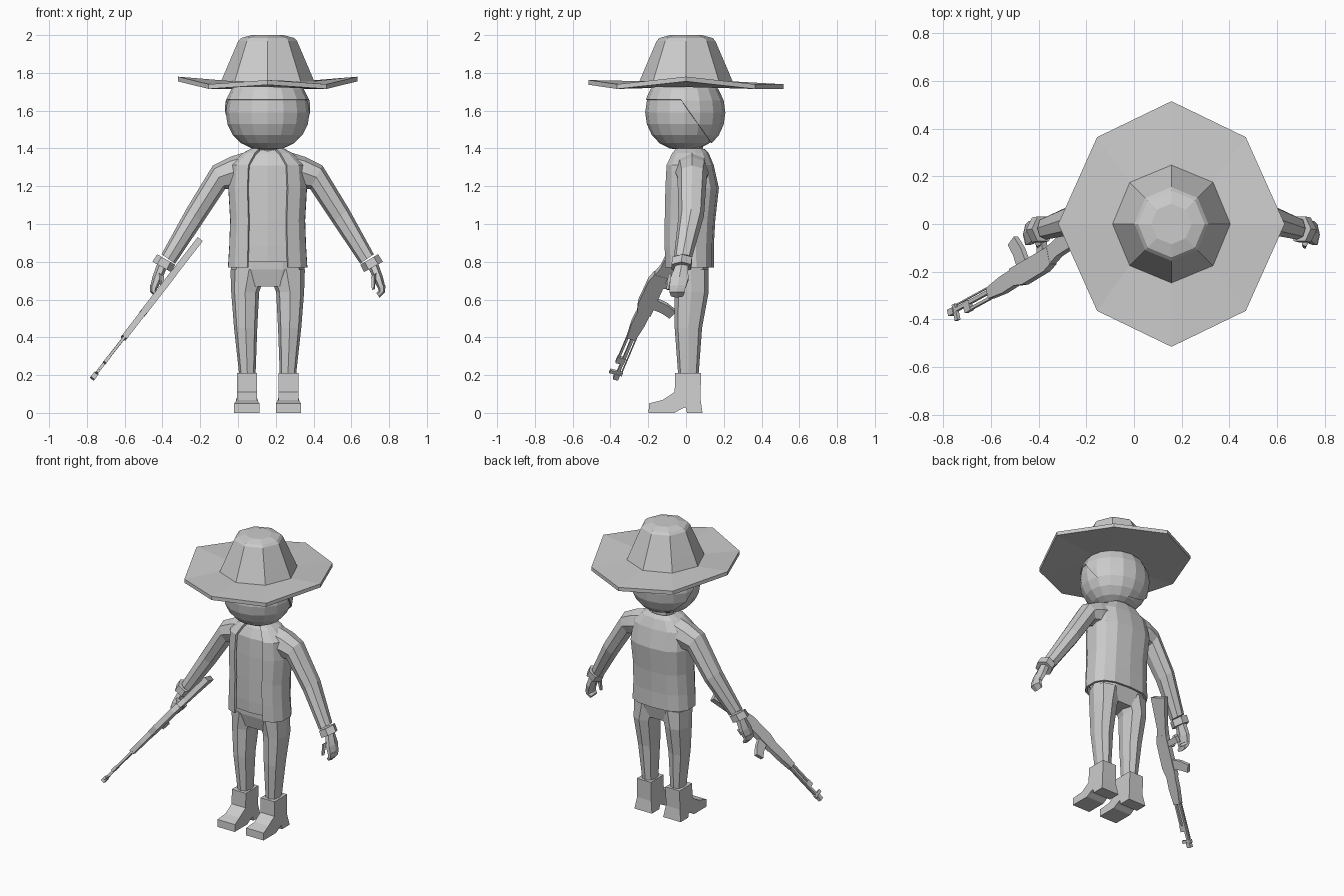
import bpy, bmesh, math
from mathutils import Vector as V

if "Cube" in bpy.data.objects:
    bpy.data.objects.remove(bpy.data.objects["Cube"])

X0 = 0.157  # the figure stands right of the middle, the rifle reaches left
grey = bpy.data.materials.new("plain grey")
grey.diffuse_color = (0.6, 0.6, 0.6, 1)
grey.use_nodes = True
grey.node_tree.nodes["Principled BSDF"].inputs["Base Color"].default_value = grey.diffuse_color


def finish(name, bm):
    bmesh.ops.recalc_face_normals(bm, faces=bm.faces)
    me = bpy.data.meshes.new(name)
    bm.to_mesh(me)
    bm.free()
    me.materials.append(grey)
    ob = bpy.data.objects.new(name, me)
    bpy.context.collection.objects.link(ob)
    return ob


def ring(c, a, b, n=8, p=1.0, start=0.0, span=None):
    """Points c + a*cos + b*sin; p < 1 makes the outline squarer."""
    pw = lambda t: math.copysign(abs(t) ** p, t) if abs(t) > 1e-6 else 0.0
    step = 2 * math.pi / n if span is None else span / (n - 1)
    return [V(c) + V(a) * pw(math.cos(start + i * step)) + V(b) * pw(math.sin(start + i * step))
            for i in range(n)]


def flat_ring(x, z, hx, y0, y1, **k):
    return ring((x, (y0 + y1) / 2, z), (hx, 0, 0), (0, (y1 - y0) / 2, 0), **k)


def loft(name, rings, closed=True):
    bm = bmesh.new()
    rows = [[bm.verts.new(p) for p in r] for r in rings]
    n = len(rows[0])
    for r, s in zip(rows, rows[1:]):
        for i in range(n if closed else n - 1):
            j = (i + 1) % n
            bm.faces.new((r[i], r[j], s[j], s[i]))
    if closed:
        bm.faces.new(rows[0])
        bm.faces.new(rows[-1])
    return finish(name, bm)


def slab(name, profile, origin, u, v, w, t):
    """Flat profile in the u, v plane, t thick along w."""
    o, u, v, w = V(origin), V(u), V(v), V(w)
    return loft(name, [[o + u * p + v * q + w * s for p, q in profile] for s in (-t / 2, t / 2)])


# Hat: wavy eight-sided brim and tapered crown
def octagon(r, z, ry=None):
    return ring((X0, 0, z), (r, 0, 0), (0, ry or r, 0))


def brim_edge(dz):
    pts = octagon(0.475, 1.715 + dz, 0.515)
    for i, lift in ((0, 0.04), (4, 0.04), (6, 0.022)):
        pts[i].z += lift
    for i in (1, 3, 5, 7):
        pts[i].x = X0 + math.copysign(0.312, pts[i].x - X0)
    return pts


loft("hat", [octagon(0.2, 1.725), brim_edge(0), brim_edge(0.025), octagon(0.247, 1.755),
             octagon(0.215, 1.83), octagon(0.155, 1.97), octagon(0.14, 1.985), octagon(0.085, 2.0)])


# Head and hair shell
def head_shape(grow):
    bm = bmesh.new()
    bmesh.ops.create_uvsphere(bm, u_segments=16, v_segments=10, radius=1)
    for v in bm.verts:
        r = math.hypot(v.co.x, v.co.y)
        if r > 1e-4:
            k = r ** 0.85 / r
            v.co.x *= k
            v.co.y *= k
        v.co = V((X0 + v.co.x * 0.222 * grow, -0.008 + v.co.y * 0.208 * grow, 1.59 + v.co.z * 0.2 * grow))
    return bm


finish("head", head_shape(1.0))
hair = head_shape(1.04)
slope = V((0, 0.17, 0.12)).normalized()
edge = V((X0, 0, 1.62))
fringe = 1.66
for co, no in ((V((0, 0, fringe)), V((0, 0, 1))), (edge, slope)):
    bmesh.ops.bisect_plane(hair, geom=hair.verts[:] + hair.edges[:] + hair.faces[:], plane_co=co, plane_no=no)
bare = [f for f in hair.faces if f.calc_center_median().z < fringe
        and (f.calc_center_median() - edge).dot(slope) < 0]
bmesh.ops.delete(hair, geom=bare, context='FACES')
finish("hair", hair).modifiers.new("thickness", 'SOLIDIFY').thickness = 0.01

# Neck, shirt and open jacket
loft("neck", [flat_ring(X0, z, 0.075, -0.05, 0.09) for z in (1.34, 1.43)])
torso = [(0.77, 0.207, -0.112, 0.14), (0.88, 0.2, -0.115, 0.14), (1.02, 0.195, -0.115, 0.148),
         (1.19, 0.205, -0.112, 0.167), (1.31, 0.195, -0.105, 0.14), (1.37, 0.13, -0.075, 0.115),
         (1.393, 0.085, -0.055, 0.095)]
loft("shirt", [flat_ring(X0, max(z, 0.8), hx - 0.02, y0 + 0.012, y1 - 0.02, n=12, p=0.75)
               for z, hx, y0, y1 in torso])
gap = math.radians(24)
jacket = loft("jacket", [flat_ring(X0, z, hx, y0, y1, n=13, p=0.75, start=-math.pi / 2 + gap,
                                   span=2 * math.pi - 2 * gap) for z, hx, y0, y1 in torso], closed=False)
m = jacket.modifiers.new("thickness", 'SOLIDIFY')
m.thickness, m.offset = 0.014, 0

# Trouser hips
loft("trouser_hips", [flat_ring(X0, z, hx, y0, y1, n=10, p=0.75) for z, hx, y0, y1 in
                      ((0.86, 0.19, -0.08, 0.12), (0.76, 0.195, -0.075, 0.122), (0.67, 0.15, -0.05, 0.1))])

for s, side in ((-1, "right"), (1, "left")):
    # Trouser leg
    loft(side + "_leg", [flat_ring(X0 + s * (i + o) / 2, z, (o - i) / 2, y0, y1, p=0.8) for z, i, o, y0, y1 in
                         ((0.76, 0.0, 0.197, -0.07, 0.12), (0.64, 0.045, 0.193, -0.062, 0.12),
                          (0.45, 0.055, 0.178, -0.06, 0.085), (0.18, 0.065, 0.148, -0.04, 0.065))])
    # Boot with heel and raised arch
    boot = slab(side + "_boot", [(0.087, 0), (0.005, 0), (-0.002, 0.03), (-0.03, 0.018), (-0.06, 0),
                                 (-0.198, 0), (-0.196, 0.05), (-0.125, 0.068), (-0.06, 0.11),
                                 (-0.058, 0.21), (0.08, 0.21), (0.076, 0.08)],
                (0, 0, 0), (0, 1, 0), (0, 0, 1), (1, 0, 0), 0.134)
    for v in boot.data.vertices:
        if v.co.z > 0.06:
            v.co.x *= 0.8
        v.co.x += X0 + s * 0.11

    # Rings across an arm: upper x, z, lower x, z, then front and back y
    def arm_rings(rows, n=8, p=1.0):
        return [ring((X0 + s * (ax + bx) / 2, (y0 + y1) / 2, (az + bz) / 2),
                     (s * (ax - bx) / 2, 0, (az - bz) / 2), (0, (y1 - y0) / 2, 0), n, p, math.pi / n * (p < 0.6))
                for ax, az, bx, bz, y0, y1 in rows]

    # Sleeve, cuff, palm, curled fingers and thumb
    loft(side + "_sleeve", arm_rings([(0.12, 1.38, 0.13, 1.19, -0.06, 0.12), (0.2, 1.355, 0.19, 1.185, -0.055, 0.12),
                                      (0.29, 1.31, 0.225, 1.185, -0.045, 0.11), (0.43, 1.08, 0.345, 1.005, -0.04, 0.095),
                                      (0.562, 0.84, 0.49, 0.79, -0.065, 0.03)], p=0.9))
    loft(side + "_cuff", arm_rings([(0.585, 0.84, 0.49, 0.785, -0.08, 0.04),
                                    (0.61, 0.8, 0.51, 0.745, -0.085, 0.035)], 6))
    loft(side + "_palm", arm_rings([(0.585, 0.79, 0.535, 0.765, -0.06, 0.015), (0.61, 0.72, 0.565, 0.695, -0.09, 0.02),
                                    (0.623, 0.665, 0.583, 0.66, -0.095, 0.005)], 6))
    loft(side + "_fingers", arm_rings([(0.623, 0.675, 0.583, 0.67, -0.095, 0.005), (0.622, 0.64, 0.587, 0.645, -0.095, 0.0),
                                       (0.592, 0.61, 0.575, 0.635, -0.085, -0.01)], 6))
    loft(side + "_thumb", arm_rings([(0.575, 0.74, 0.545, 0.72, -0.095, -0.06),
                                     (0.567, 0.655, 0.55, 0.65, -0.105, -0.08)], 5))

# Rifle: t runs from stock to muzzle, d points to its underside
butt = V((-0.2, -0.06, 0.92))
t = (V((-0.765, -0.37, 0.19)) - butt).normalized()
d = (V((0, 1, 0)) - t * t.y).normalized()
w = t.cross(d)


def gun(name, profile, thick):
    slab(name, profile, butt, t, d, w, thick)


def bar(name, t0, t1, d0, d1, thick):
    gun(name, [(t0, d0), (t1, d0), (t1, d1), (t0, d1)], thick)


gun("rifle_stock", [(0, 0.0), (0.01, 0.11), (0.2, 0.055), (0.26, 0.045), (0.26, -0.03), (0.2, -0.012)], 0.034)
gun("rifle_receiver", [(0.25, 0.045), (0.52, 0.04), (0.52, -0.035), (0.46, -0.05), (0.3, -0.045), (0.25, -0.03)], 0.036)
gun("rifle_handguard", [(0.51, 0.035), (0.6, 0.03), (0.7, 0.015), (0.7, -0.032), (0.6, -0.04), (0.51, -0.035)], 0.032)
gun("rifle_grip", [(0.29, 0.03), (0.33, 0.03), (0.305, 0.125), (0.265, 0.115)], 0.028)
gun("rifle_magazine", [(0.41, 0.03), (0.475, 0.03), (0.485, 0.09), (0.505, 0.14), (0.455, 0.16), (0.425, 0.1)], 0.024)
bar("rifle_barrel", 0.69, 0.975, -0.008, 0.008, 0.016)
bar("rifle_gas_tube", 0.69, 0.87, -0.034, -0.022, 0.014)
bar("rifle_gas_block", 0.84, 0.88, -0.036, 0.01, 0.018)
bar("rifle_front_sight", 0.935, 0.955, -0.045, 0.025, 0.016)
bar("rifle_muzzle", 0.95, 0.985, -0.014, 0.014, 0.026)
bar("rifle_cleaning_rod", 0.69, 0.93, 0.016, 0.022, 0.007)
